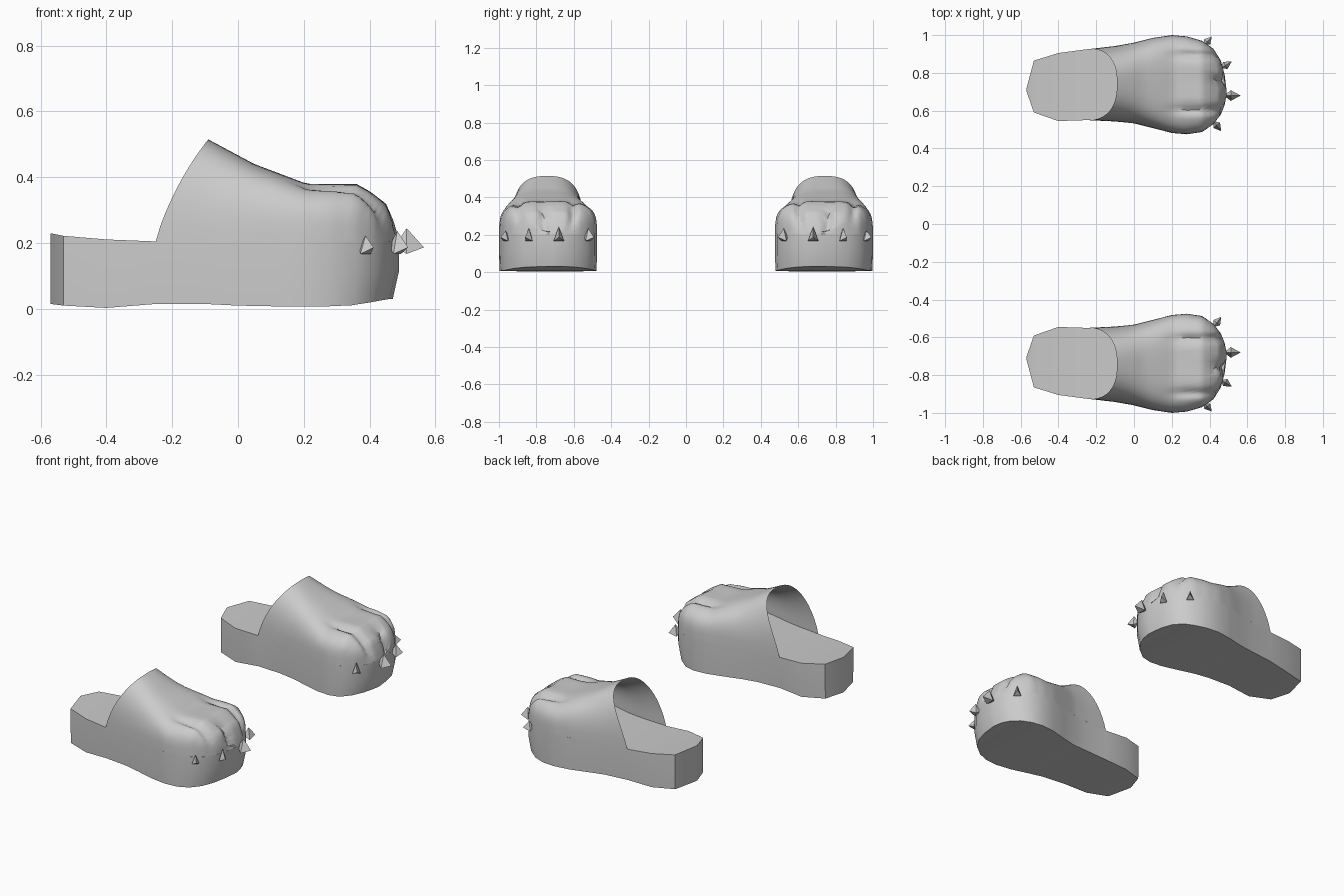
import bpy, bmesh, math
from mathutils import Vector

if "Cube" in bpy.data.objects:
    bpy.data.objects.remove(bpy.data.objects["Cube"])

grey = bpy.data.materials.new("plain grey")
grey.diffuse_color = (0.6, 0.6, 0.6, 1)
grey.use_nodes = True
grey.node_tree.nodes["Principled BSDF"].inputs["Base Color"].default_value = grey.diffuse_color

# Outline stations: x, outer y, inner y, underside z, rim z
STATIONS = [
    (-.57, .715, .705, .015, .23), (-.53, .865, .59, .01, .222),
    (-.40, .905, .545, .003, .211), (-.25, .925, .55, .015, .205),
    (-.10, .942, .543, .015, .205), (0, .96, .533, .01, .205),
    (.10, .985, .508, .008, .205), (.20, 1.0, .482, .008, .205),
    (.28, .993, .475, .008, .205), (.36, .97, .487, .011, .205),
    (.42, .928, .528, .02, .205), (.46, .865, .58, .027, .205),
    (.48, .79, .63, .03, .205), (.49, .71, .68, .03, .205)]
# Ridge height of the upper along x
RIDGE = [(-.25, .58), (-.09, .515), (.05, .44), (.21, .38), (.36, .38),
         (.40, .358), (.45, .32), (.475, .262), (.49, .205)]
GROOVES = (.605, .76, .895)


def lerp_table(table, x, col):
    for a, b in zip(table, table[1:]):
        if x <= b[0]:
            t = max(0, (x - a[0]) / (b[0] - a[0]))
            return a[col] + (b[col] - a[col]) * t
    return table[-1][col]


def smooth(a, b, x):
    t = min(1, max(0, (x - a) / (b - a)))
    return t * t * (3 - 2 * t)


def make(name, verts, faces, side, angle):
    bm = bmesh.new()
    vs = [bm.verts.new((x, y * side, z)) for x, y, z in verts]
    for f in faces:
        bm.faces.new([vs[i] for i in (f if side > 0 else f[::-1])])
    mesh = bpy.data.meshes.new(name)
    bm.to_mesh(mesh)
    bm.free()
    mesh.materials.append(grey)
    ob = bpy.data.objects.new(name, mesh)
    bpy.context.collection.objects.link(ob)
    bpy.ops.object.select_all(action='DESELECT')
    ob.select_set(True)
    bpy.context.view_layer.objects.active = ob
    if angle:
        bpy.ops.object.shade_smooth_by_angle(angle=math.radians(angle))


def sole(side, label):
    # Each station is a closed section: underside, slight bulge, rim
    verts, faces = [], []
    for x, yo, yi, zb, zr in STATIONS:
        xb = x * (.96 if x > .3 else 1)
        inset = .004 if x > -.55 else 0
        verts += [(xb, yo - inset, zb), (x, yo, zb + (zr - zb) * .5), (x, yo, zr),
                  (x, yi, zr), (x, yi, zb + (zr - zb) * .5), (xb, yi + inset, zb)]
    n = len(STATIONS)
    for i in range(n - 1):
        for j in range(6):
            a, b = i * 6 + j, i * 6 + (j + 1) % 6
            faces.append((a, b, b + 6, a + 6))
    faces += [(5, 4, 1, 0), (4, 3, 2, 1)]
    e = (n - 1) * 6
    faces += [(e, e + 1, e + 4, e + 5), (e + 1, e + 2, e + 3, e + 4)]
    make("sole_" + label, verts, faces, side, 45)


def upper(side, label):
    # Open vaulted shell, cut slanted at the back, grooved between the toes
    cols, rows = 40, 30
    verts, faces = [], []
    for i in range(rows + 1):
        s = 1 - (1 - i / rows) ** 1.5
        for j in range(cols + 1):
            th = math.pi * j / cols
            c, sn = math.cos(th), math.sin(th)
            x = -.25 + .16 * sn ** .95
            x += (.49 - x) * s
            yo, yi = lerp_table(STATIONS, x, 1), lerp_table(STATIONS, x, 2)
            h = lerp_table(RIDGE, x, 1) - .205
            p = 2 / (2.5 + smooth(-.1, .25, x))
            y = (yo + yi) / 2 + (yo - yi) / 2 * math.copysign(abs(c) ** p, c)
            lift = max(0, sn) ** p
            # Grooves fan out from the instep to the toe tips
            ramp = smooth(.14, .3, x)
            g = sum(math.exp(-((y - q) / .02) ** 2) for q in GROOVES)
            z = .205 + h * lift - .022 * ramp * g * lift
            verts.append((x - .018 * smooth(.35, .46, x) * g * lift, y, max(z, .205)))
    w = cols + 1
    for i in range(rows):
        for j in range(cols):
            a = i * w + j
            faces.append((a, a + 1, a + w + 1, a + w)[::-1])
    make("upper_" + label, verts, faces, side, 50)


# Claws: base x, y, tip x, y, width, height
CLAWS = [(.37, .945, .412, .992, .042, .055), (.46, .825, .517, .86, .044, .07),
         (.475, .68, .565, .68, .056, .078), (.42, .545, .462, .492, .046, .068)]


def claw(side, label, bx, by, tx, ty, w, h):
    # Three-sided spike with a tapered root
    a, t = Vector((bx, by, .19)), Vector((tx, ty, .187))
    d = (t - a).normalized()
    across = Vector((-d.y, d.x, 0)) * w / 2
    m = a.lerp(t, .42)
    m.z = .167
    verts = [a, m + across, m - across, m + Vector((0, 0, h)), t]
    faces = [(0, 1, 2), (0, 2, 3), (0, 3, 1), (4, 2, 1), (4, 3, 2), (4, 1, 3)]
    make("claw_" + label, verts, faces, side, 0)


for side, label in ((1, "left"), (-1, "right")):
    sole(side, label)
    upper(side, label)
    for k, spec in enumerate(CLAWS):
        claw(side, f"{label}_{k + 1}", *spec)
